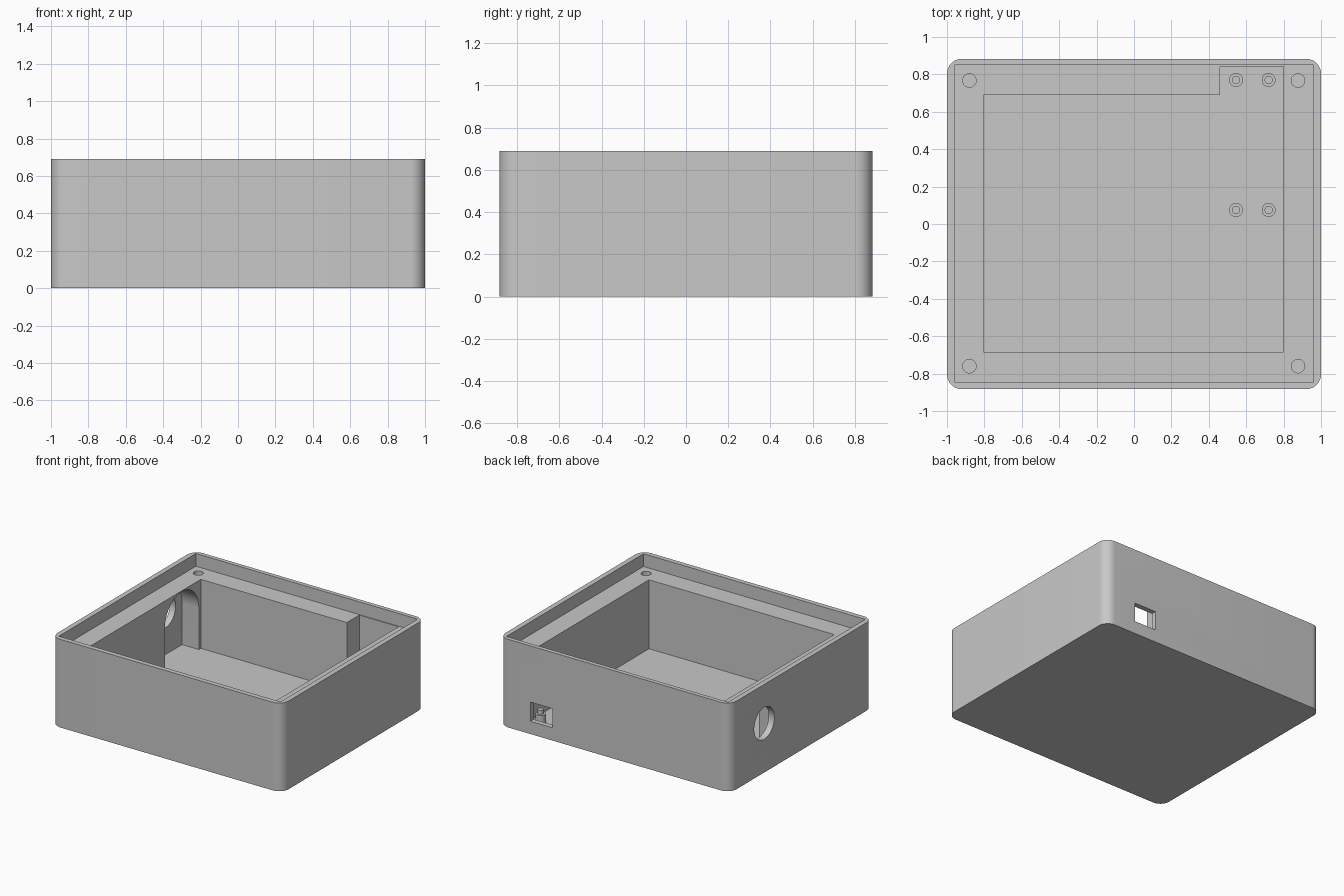
import bpy, bmesh, math
from mathutils import Vector

if "Cube" in bpy.data.objects:
    bpy.data.objects.remove(bpy.data.objects["Cube"])

grey = bpy.data.materials.new("plain_grey")
grey.diffuse_color = (0.58, 0.58, 0.58, 1)
grey.use_nodes = True
grey.node_tree.nodes["Principled BSDF"].inputs["Base Color"].default_value = grey.diffuse_color


def prism(name, profile, lo, hi, axis="z"):
    """Extrude a closed 2D profile along z (profile = x, y) or along x (profile = y, z)."""
    bm = bmesh.new()
    place = (lambda a, b, t: (a, b, t)) if axis == "z" else (lambda a, b, t: (t, a, b))
    face = bm.faces.new([bm.verts.new(place(a, b, lo)) for a, b in profile])
    ext = bmesh.ops.extrude_face_region(bm, geom=[face])
    shift = Vector(place(0, 0, hi - lo))
    bmesh.ops.translate(bm, vec=shift, verts=[v for v in ext["geom"] if isinstance(v, bmesh.types.BMVert)])
    bmesh.ops.recalc_face_normals(bm, faces=bm.faces)
    mesh = bpy.data.meshes.new(name)
    bm.to_mesh(mesh)
    bm.free()
    mesh.materials.append(grey)
    obj = bpy.data.objects.new(name, mesh)
    bpy.context.collection.objects.link(obj)
    return obj


def rect(x0, x1, y0, y1):
    return [(x0, y0), (x1, y0), (x1, y1), (x0, y1)]


def arc(cx, cy, r, start, end, n):
    return [(cx + r * math.cos(math.radians(start + (end - start) * i / n)),
             cy + r * math.sin(math.radians(start + (end - start) * i / n))) for i in range(n + 1)]


def circle(cx, cy, r, n=40):
    return arc(cx, cy, r, 0, 360, n)[:-1]


def activate(obj):
    bpy.ops.object.select_all(action="DESELECT")
    obj.select_set(True)
    bpy.context.view_layer.objects.active = obj


def cut(obj, cutter):
    mod = obj.modifiers.new("cut", "BOOLEAN")
    mod.operation, mod.solver, mod.object = "DIFFERENCE", "EXACT", cutter
    activate(obj)
    bpy.ops.object.modifier_apply(modifier=mod.name)
    bpy.data.objects.remove(cutter)


W, D, H, R = 1.0, 0.883, 0.69, 0.08
FLOOR, LEDGE = 0.05, 0.59

# Outer block with rounded upright corners
outline = []
for sx, sy, a in ((1, 1, 0), (-1, 1, 90), (-1, -1, 180), (1, -1, 270)):
    outline += arc(sx * (W - R), sy * (D - R), R, a, a + 90, 12)
case = prism("enclosure_case", outline, 0, H)

# Lid recess, then main cavity with the board pocket at the back right
cut(case, prism("lid_recess", rect(-0.96, 0.96, -0.845, 0.85), LEDGE, 0.8))
cavity = [(-0.805, -0.685), (0.8, -0.685), (0.8, 0.843), (0.46, 0.843), (0.46, 0.69), (-0.805, 0.69)]
cut(case, prism("cavity", cavity, FLOOR, 0.8))

# Arched recess inside the left wall and the round opening through it
arch = [(0.245, FLOOR), (0.665, FLOOR)] + arc(0.455, 0.375, 0.21, 0, 180, 32)
cut(case, prism("arch_recess", arch, -0.95, -0.7, "x"))
cut(case, prism("round_opening", circle(0.46, 0.385, 0.125), -1.1, -0.9, "x"))

# Connector opening in the back wall
cut(case, prism("connector_opening", rect(0.54, 0.73, 0.8, 1.0), 0.10, 0.25))

# Screw holes in the corner ledges
for x in (-0.88, 0.877):
    for y in (-0.76, 0.767):
        cut(case, prism("screw_hole", circle(x, y, 0.036), 0.25, 0.65))

# Stepped board posts on the floor
parts = [case]
for x in (0.545, 0.72):
    for y in (0.075, 0.77):
        parts.append(prism("board_post", circle(x, y, 0.037, 32), FLOOR - 0.01, 0.12))
        parts.append(prism("board_pin", circle(x, y, 0.022, 32), 0.115, 0.155))

for obj in parts:
    activate(obj)
    bpy.ops.object.shade_smooth_by_angle(angle=math.radians(30))
